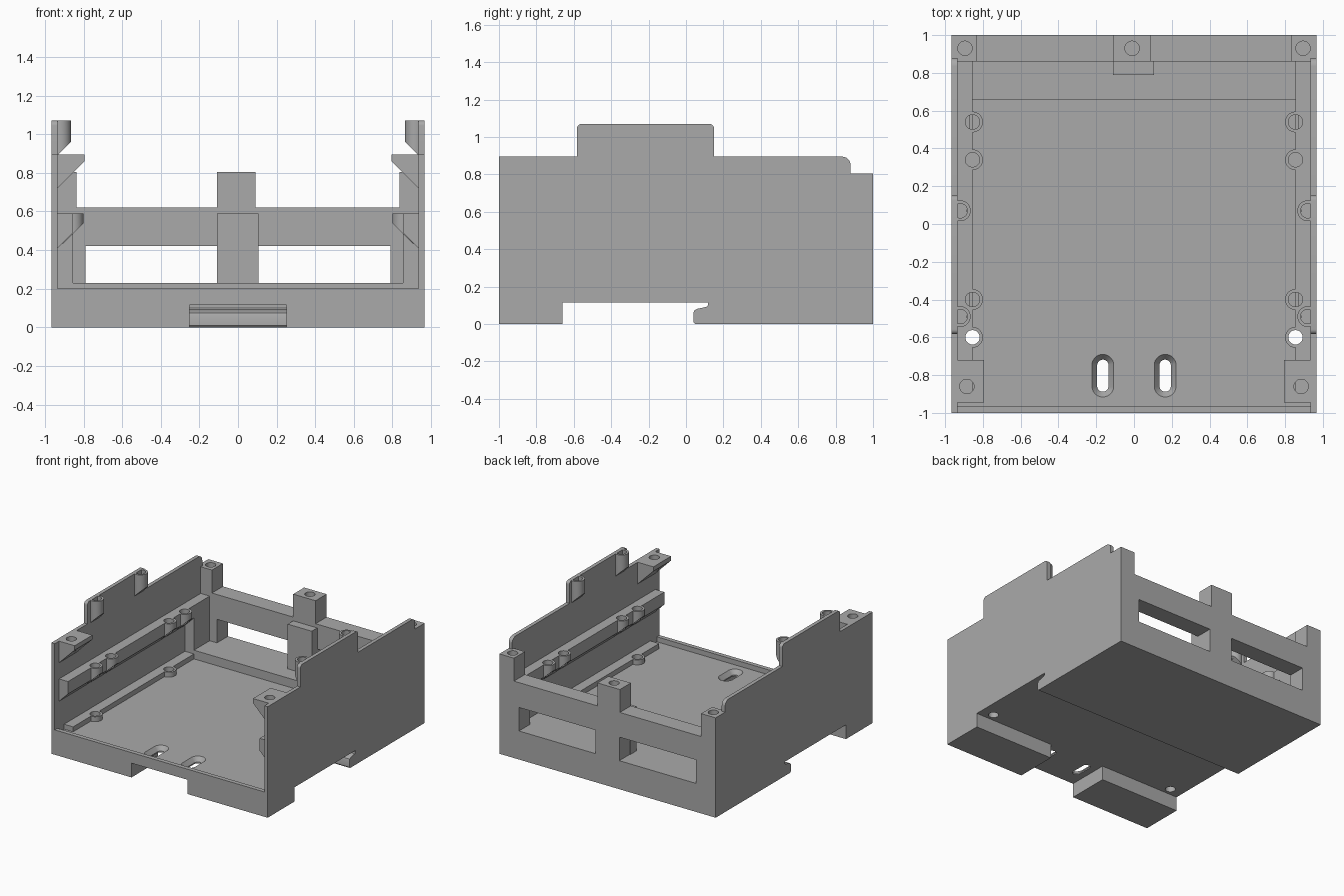
import bpy, bmesh
from math import pi, cos, sin, radians
from mathutils import Vector

cube = bpy.data.objects.get("Cube")
if cube:
    bpy.data.objects.remove(cube, do_unlink=True)

grey = bpy.data.materials.new("matte_grey")
grey.use_nodes = True
colour = (0.4, 0.4, 0.4, 1)
grey.diffuse_color = colour
grey.node_tree.nodes["Principled BSDF"].inputs["Base Color"].default_value = colour


def finish(name, bm):
    bmesh.ops.recalc_face_normals(bm, faces=bm.faces)
    mesh = bpy.data.meshes.new(name)
    bm.to_mesh(mesh)
    bm.free()
    mesh.materials.append(grey)
    ob = bpy.data.objects.new(name, mesh)
    bpy.context.scene.collection.objects.link(ob)
    return ob


def loft(bm, rings):
    """Closed solid through rings of equal point count."""
    loops = [[bm.verts.new(p) for p in ring] for ring in rings]
    n = len(loops[0])
    for a, b in zip(loops, loops[1:]):
        for i in range(n):
            bm.faces.new((a[i], a[(i + 1) % n], b[(i + 1) % n], b[i]))
    bm.faces.new(loops[0])
    bm.faces.new(loops[-1])


def prism(name, pts, axis, lo, hi):
    """Extrude a 2D profile along x (points are y,z) or y (points are x,z)."""
    place = {"x": lambda p, t: (t, p[0], p[1]), "y": lambda p, t: (p[0], t, p[1])}[axis]
    bm = bmesh.new()
    loft(bm, [[place(p, t) for p in pts] for t in (lo, hi)])
    return finish(name, bm)


def box(name, x, y, z):
    pts = [(x[0], z[0]), (x[1], z[0]), (x[1], z[1]), (x[0], z[1])]
    return prism(name, pts, "y", *y)


def stadium(cx, cy, r, half, z, n=32):
    """Ring around a slot running along y; half = 0 gives a circle."""
    return [(cx + r * cos(2 * pi * (i + .5) / n),
             cy + r * sin(2 * pi * (i + .5) / n) + (half if i < n / 2 else -half), z)
            for i in range(n)]


def clip(bm, co, no):
    """Cut away everything on the normal side of a plane and cap it."""
    geom = bm.verts[:] + bm.edges[:] + bm.faces[:]
    cut = bmesh.ops.bisect_plane(bm, geom=geom, plane_co=co, plane_no=no, clear_outer=True)
    edges = [e for e in cut["geom_cut"] if isinstance(e, bmesh.types.BMEdge)]
    bmesh.ops.contextual_create(bm, geom=edges)


def boss(name, x, y, z0, z1, slope=None):
    bm = bmesh.new()
    loft(bm, [stadium(x, y, .055, 0, z) for z in (z0, z1)])
    if slope:
        clip(bm, Vector((slope[0], y, slope[1])), Vector((-1, 0, -1)))
    if x + .055 > .96:
        clip(bm, Vector((.96, 0, 0)), Vector((1, 0, 0)))
    return finish(name, bm)


def apply(ob, kind, **props):
    mod = ob.modifiers.new(kind.title(), kind)
    for key, value in props.items():
        setattr(mod, key, value)
    bpy.context.view_layer.objects.active = ob
    bpy.ops.object.modifier_apply(modifier=mod.name)


def cut(ob, cutter):
    apply(ob, "BOOLEAN", operation="DIFFERENCE", solver="EXACT", object=cutter)


# Rail slot with hook, shared by the tray and the side walls
hook = [(.05, 0), (.04, .01), (.04, .06), (.045, .073), (.058, .081),
        (.11, .092), (.117, .1), (.117, .115), (-.66, .115), (-.66, 0), (-1, 0)]

# Tray: floor, front lip, rear shelf and rear wall in one profile
tray = prism("tray", hook + [(-1, .2), (-.965, .2), (-.965, .16), (.66, .16), (.66, .23),
             (.86, .23), (.86, .62), (1, .62), (1, 0)], "x", -.945, .945)


def arc(cy, cz, r, start):
    return [(cy + r * cos(radians(start - 15 * i)), cz + r * sin(radians(start - 15 * i)))
            for i in range(7)]


# Side wall with raised middle and rounded shoulders
wall = prism("side_wall", hook + [(-1, .895), (-.583, .895)] + arc(-.558, 1.045, .025, 180)
             + arc(.125, 1.045, .025, 90) + [(.15, .895)] + arc(.835, .85, .045, 90)
             + [(.88, .805), (1, .805), (1, 0)], "x", .935, .965)
sides = [wall]

# Upper rail with a sloped underside, low ledge and rear column
sides += [
    prism("upper_rail", [(.95, .395), (.95, .59), (.855, .59), (.855, .49)], "y", -.945, .67),
    box("floor_ledge", (.855, .95), (-.88, .67), (.14, .2)),
    box("rear_column", (.855, .95), (.66, .87), (.2, .59)),
    box("rear_corner_post", (.835, .95), (.86, 1), (.3, .805)),
    prism("front_tab", [(.95, .705), (.95, .895), (.795, .895), (.795, .86)], "y", -.945, -.72),
]

# Screw bosses
rail_ys = (.54, .34, -.4, -.6)
sides += [boss("rail_boss", .855, y, .41, .59, (.8, .54)) for y in rail_ys]
sides += [boss("floor_boss", .855, y, .14, .2) for y in (.34, -.6)]
sides += [boss("wall_boss", .92, y, .85, 1.07, (.865, .96)) for y in (.07, -.49)]

# Middle post and the block in front of it
post = box("rear_middle_post", (-.11, .09), (.86, 1), (.6, .805))
block = box("rear_middle_block", (-.11, .105), (.79, .865), (.22, .59))

# Screw holes
holes = bmesh.new()
for x, y, z0, z1 in [(.855, .54, .47, .7), (.855, .34, .05, .7), (.855, -.4, .47, .7),
                     (.855, -.6, .05, .7), (.92, .07, .94, 1.2), (.92, -.49, .94, 1.2),
                     (.895, .93, .7, 1), (.885, -.86, .8, 1)]:
    for s in (1, -1):
        loft(holes, [stadium(s * x, y, .038, 0, z) for z in (z0, z1)])
loft(holes, [stadium(-.01, .93, .038, 0, z) for z in (.7, 1)])
hole_cutter = finish("hole_cutter", holes)

# Rear windows, front notch and countersunk floor slots
cutters = [hole_cutter, box("notch_cutter", (-.25, .25), (-1.1, -.655), (-.1, .115))]
slots = bmesh.new()
for s in (1, -1):
    cutters.append(box("window_cutter", sorted((s * .105, s * .79)), (.8, 1.1), (.23, .42)))
    loft(slots, [stadium(s * .165, -.803, r, .055, z)
                 for r, z in ((.03, .05), (.03, .125), (.062, .165))])
cutters.append(finish("slot_cutter", slots))

for cutter in cutters:
    cut(tray, cutter)
for part in sides + [post]:
    if part is not wall:
        cut(part, hole_cutter)
for part in sides:
    apply(part, "MIRROR")
for cutter in cutters:
    bpy.data.objects.remove(cutter, do_unlink=True)

# Smooth the round surfaces, keep the edges sharp
bpy.ops.object.select_all(action="DESELECT")
for part in sides + [tray, post, block]:
    part.select_set(True)
bpy.context.view_layer.objects.active = tray
bpy.ops.object.shade_smooth_by_angle(angle=radians(30))
